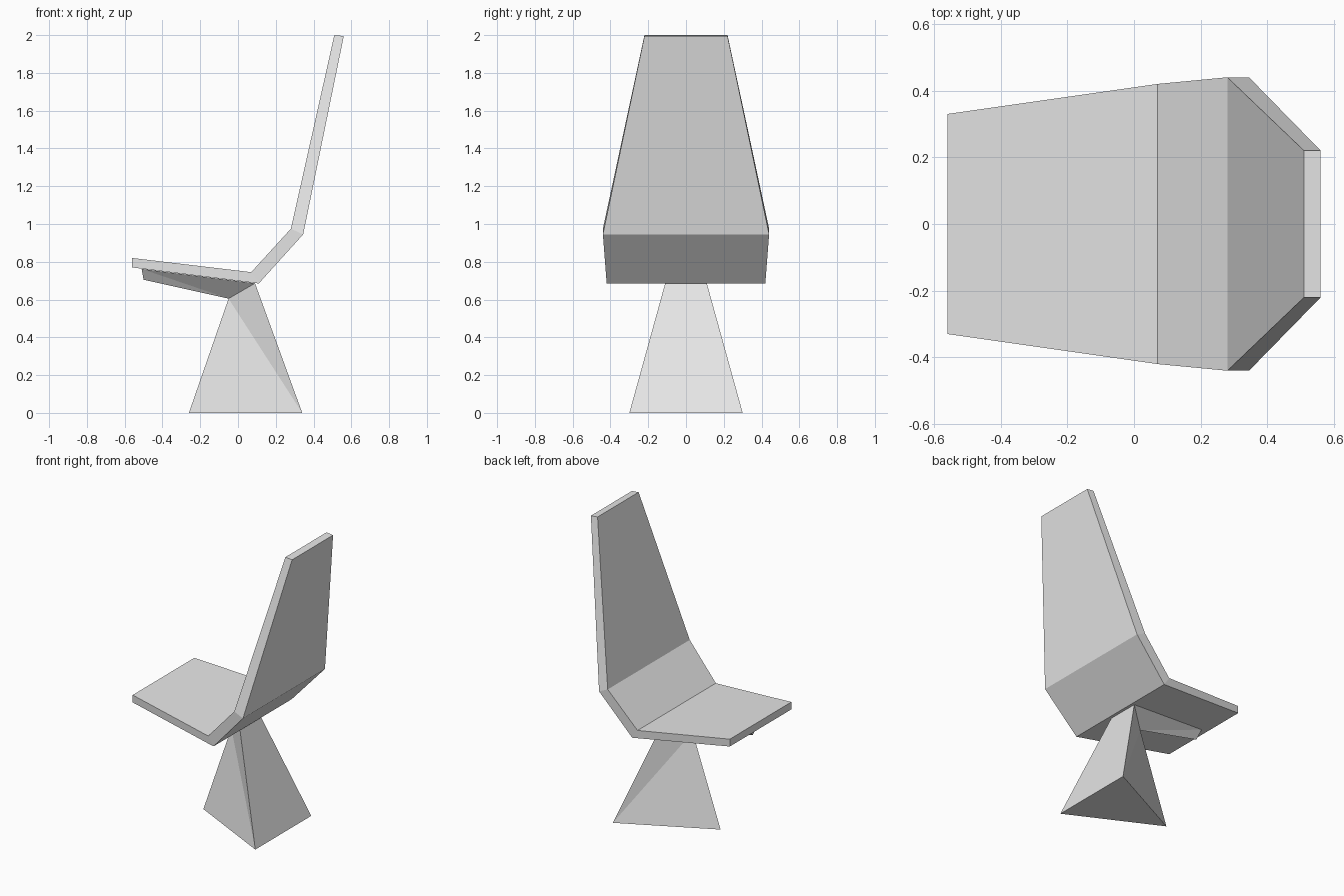
import bpy
import bmesh

if "Cube" in bpy.data.objects:
    bpy.data.objects.remove(bpy.data.objects["Cube"])

grey = bpy.data.materials.new("light_grey")
grey.diffuse_color = (0.8, 0.8, 0.8, 1)
grey.use_nodes = True
grey.node_tree.nodes["Principled BSDF"].inputs["Base Color"].default_value = grey.diffuse_color


def make_object(name, verts, faces):
    """Flat-shaded mesh object with outward normals."""
    bm = bmesh.new()
    vs = [bm.verts.new(v) for v in verts]
    for f in faces:
        bm.faces.new([vs[i] for i in f])
    bmesh.ops.recalc_face_normals(bm, faces=bm.faces)
    mesh = bpy.data.meshes.new(name)
    bm.to_mesh(mesh)
    bm.free()
    mesh.materials.append(grey)
    obj = bpy.data.objects.new(name, mesh)
    bpy.context.collection.objects.link(obj)
    return obj


# Seat shell: folded slab, each station = (top x, z), (bottom x, z), half width
stations = [
    ((-0.56, 0.82), (-0.56, 0.77), 0.33),
    ((0.07, 0.745), (0.11, 0.685), 0.42),
    ((0.28, 0.975), (0.345, 0.945), 0.44),
    ((0.51, 2.0), (0.56, 1.995), 0.22),
]
verts = []
for (tx, tz), (bx, bz), w in stations:
    verts += [(tx, -w, tz), (tx, w, tz), (bx, w, bz), (bx, -w, bz)]
faces = [(0, 1, 2, 3), (12, 13, 14, 15)]
for s in range(len(stations) - 1):
    for i in range(4):
        j = (i + 1) % 4
        faces.append((4 * s + i, 4 * s + j, 4 * s + 4 + j, 4 * s + 4 + i))
make_object("seat_shell", verts, faces)

# Pedestal: triangular foot rising to a wide back edge and a single front point
make_object("pedestal", [
    (0.34, -0.3, 0), (0.34, 0.3, 0), (-0.26, 0, 0),
    (0.09, -0.11, 0.686), (0.09, 0.11, 0.686), (-0.05, 0, 0.605),
], [(0, 1, 2), (0, 1, 4, 3), (3, 4, 5),
    (0, 2, 5), (0, 5, 3), (1, 2, 5), (1, 5, 4)])

# Support arm: tapered keel running forward beneath the seat
make_object("support_arm", [
    (0.09, -0.11, 0.686), (0.09, 0.11, 0.686), (-0.05, 0, 0.605),
    (-0.51, -0.04, 0.762), (-0.51, 0.04, 0.762), (-0.5, 0, 0.705),
], [(0, 1, 2), (3, 4, 5), (0, 1, 4, 3),
    (0, 2, 3), (2, 5, 3), (1, 2, 4), (2, 5, 4)])
